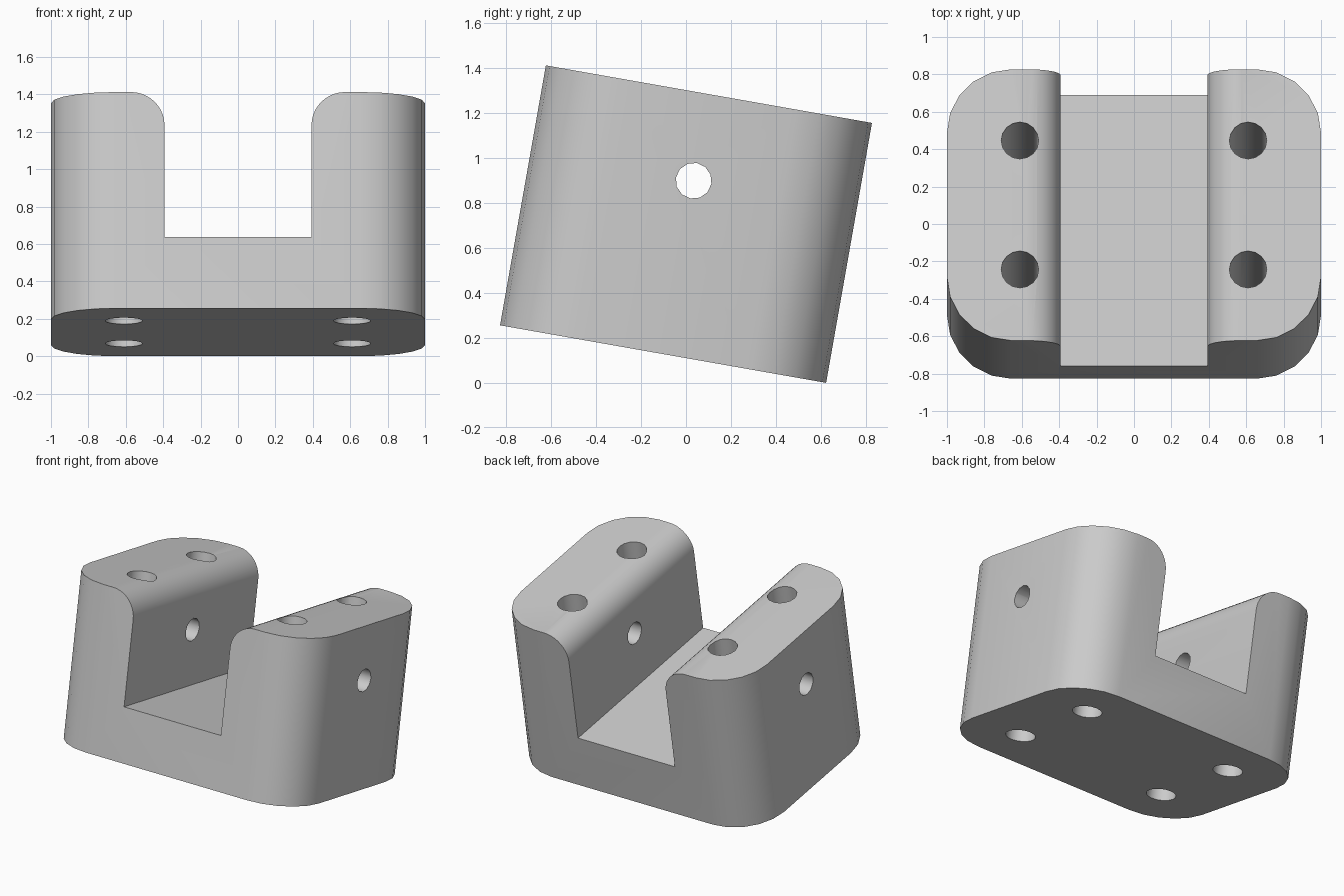
import bpy
from math import sin, cos, pi, radians
from mathutils import Matrix, Vector

if "Cube" in bpy.data.objects:
    bpy.data.objects.remove(bpy.data.objects["Cube"])

DEPTH, HEIGHT, TILT = 1.473, 1.174, radians(10)
HALF = HEIGHT / 2
CORNER, FILLET, SLOT = 0.345, 0.18, 0.393
FLOOR = -HALF + 0.386


def arc(cx, cy, r, start, end, n):
    return [(cx + r * cos(start + (end - start) * i / n),
             cy + r * sin(start + (end - start) * i / n)) for i in range(n + 1)]


def prism(name, outline, length, turn=Matrix()):
    """Extrude a flat outline evenly both ways along its normal, then turn it."""
    n = len(outline)
    verts = [turn @ Vector((x, y, z)) for z in (-length / 2, length / 2) for x, y in outline]
    faces = [list(range(n))[::-1], list(range(n, 2 * n))]
    faces += [(i, (i + 1) % n, n + (i + 1) % n, n + i) for i in range(n)]
    mesh = bpy.data.meshes.new(name)
    mesh.from_pydata(verts, [], faces)
    obj = bpy.data.objects.new(name, mesh)
    bpy.context.collection.objects.link(obj)
    return obj


# Body: slab with rounded vertical corners
cx, cy = 1 - CORNER, DEPTH / 2 - CORNER
plan = []
for k, (sx, sy) in enumerate([(1, 1), (-1, 1), (-1, -1), (1, -1)]):
    plan += arc(sx * cx, sy * cy, CORNER, k * pi / 2, (k + 1) * pi / 2, 5)
body = prism("clevis_block", plan, HEIGHT)

# Slot cutter: square floor, flared at the top to round the inner lips
lip = arc(SLOT + FILLET, HALF - FILLET, FILLET, pi, pi / 2, 10)
right = [(SLOT, FLOOR)] + lip + [(SLOT + FILLET, HALF + 0.2)]
slot_profile = right + [(-x, z) for x, z in reversed(right)]
cutters = [prism("slot_cutter", slot_profile, 3, Matrix.Rotation(pi / 2, 4, 'X'))]

# Four bolt holes through the arms
for x in (-0.61, 0.61):
    for y in (-0.35, 0.35):
        cutters.append(prism("bolt_hole_cutter", arc(x, y, 0.1, 0, 2 * pi, 16)[:-1], 3))

# Cross pin hole
pin = prism("pin_hole_cutter", arc(0, 0, 0.08, 0, 2 * pi, 12)[:-1], 3,
            Matrix.Translation((0, 0, 0.196)) @ Matrix.Rotation(pi / 2, 4, 'Y'))
cutters.append(pin)

bpy.context.view_layer.objects.active = body
for cutter in cutters:
    cutter.hide_render = True
    mod = body.modifiers.new("cut", 'BOOLEAN')
    mod.operation = 'DIFFERENCE'
    mod.solver = 'EXACT'
    mod.object = cutter
    bpy.ops.object.modifier_apply(modifier=mod.name)
    bpy.data.objects.remove(cutter)

# Tilt the block and stand its lowest edge on the ground
body.data.transform(Matrix.Rotation(-TILT, 4, 'X'))
lowest = min(v.co.z for v in body.data.vertices)
body.data.transform(Matrix.Translation((0, 0, -lowest)))

# Single grey material
GREY = (0.6, 0.6, 0.6, 1)
grey = bpy.data.materials.new("plain grey")
grey.use_nodes = True
grey.diffuse_color = GREY
grey.node_tree.nodes["Principled BSDF"].inputs["Base Color"].default_value = GREY
body.data.materials.clear()
body.data.materials.append(grey)

bpy.ops.object.select_all(action='DESELECT')
body.select_set(True)
bpy.ops.object.shade_smooth_by_angle(angle=radians(35))
